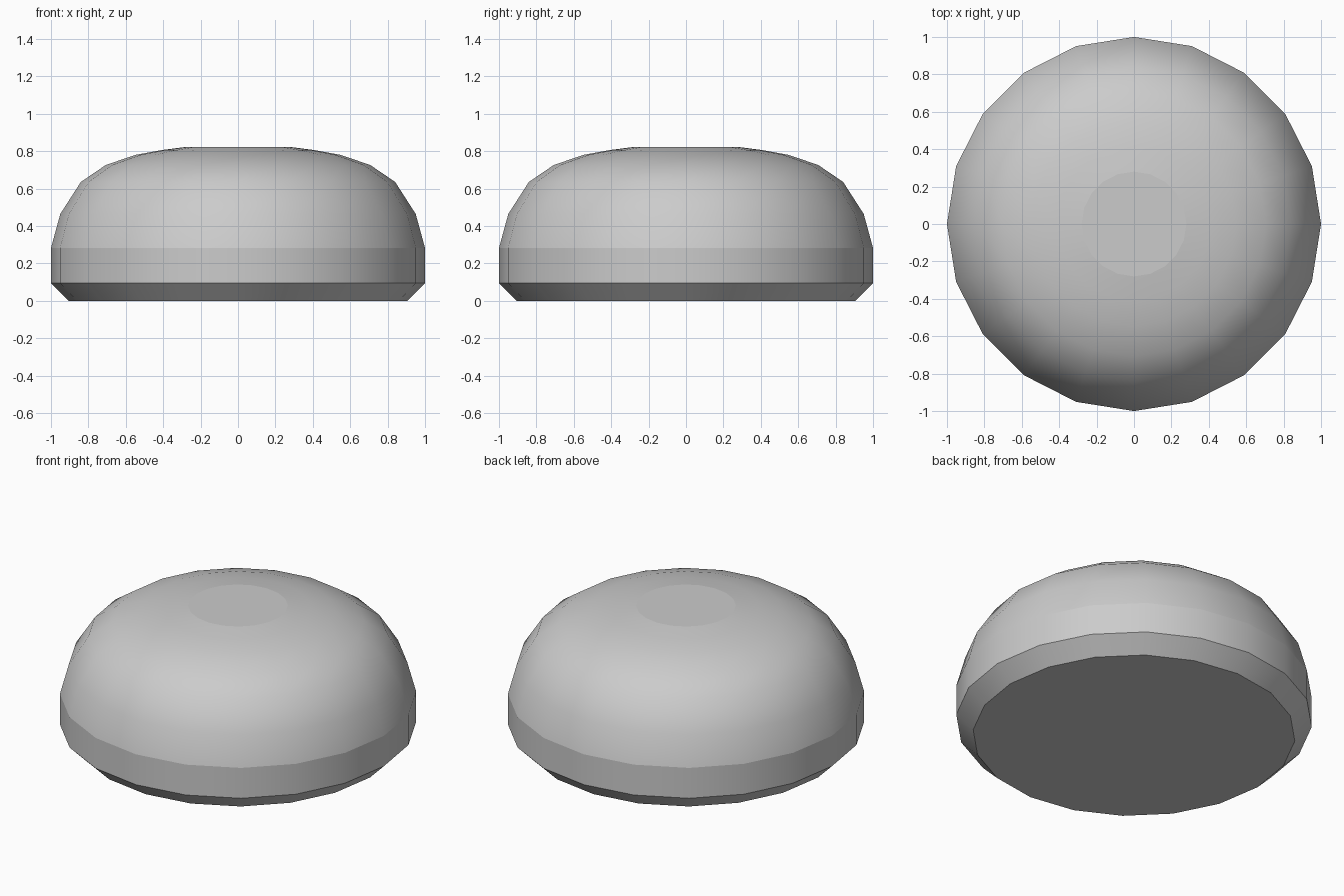
import bpy, bmesh
from math import cos, sin, tau

if "Cube" in bpy.data.objects:
    bpy.data.objects.remove(bpy.data.objects["Cube"])

SIDES = 20
# Profile from the base up: radius, height, sharp ring
PROFILE = [
    (0.905, 0.0, True), (1.0, 0.095, True), (1.0, 0.283, True),
    (0.95, 0.465, False), (0.84, 0.636, False), (0.706, 0.727, False),
    (0.546, 0.781, False), (0.41, 0.806, False), (0.28, 0.823, True),
]

bm = bmesh.new()
rings = [[bm.verts.new((r * cos(tau * i / SIDES), r * sin(tau * i / SIDES), z))
          for i in range(SIDES)] for r, z, _ in PROFILE]

# Domed wall
for low, high in zip(rings, rings[1:]):
    for i in range(SIDES):
        j = (i + 1) % SIDES
        bm.faces.new((low[i], low[j], high[j], high[i])).smooth = True

# Flat base and top disc
bm.faces.new(rings[0][::-1])
bm.faces.new(rings[-1])

# Crisp rings at the base, chamfer, wall and top disc
for ring, (_, _, sharp) in zip(rings, PROFILE):
    if sharp:
        for i in range(SIDES):
            bm.edges.get((ring[i], ring[(i + 1) % SIDES])).smooth = False

mesh = bpy.data.meshes.new("dome_button")
bm.to_mesh(mesh)
bm.free()
bpy.context.collection.objects.link(bpy.data.objects.new("dome_button", mesh))
